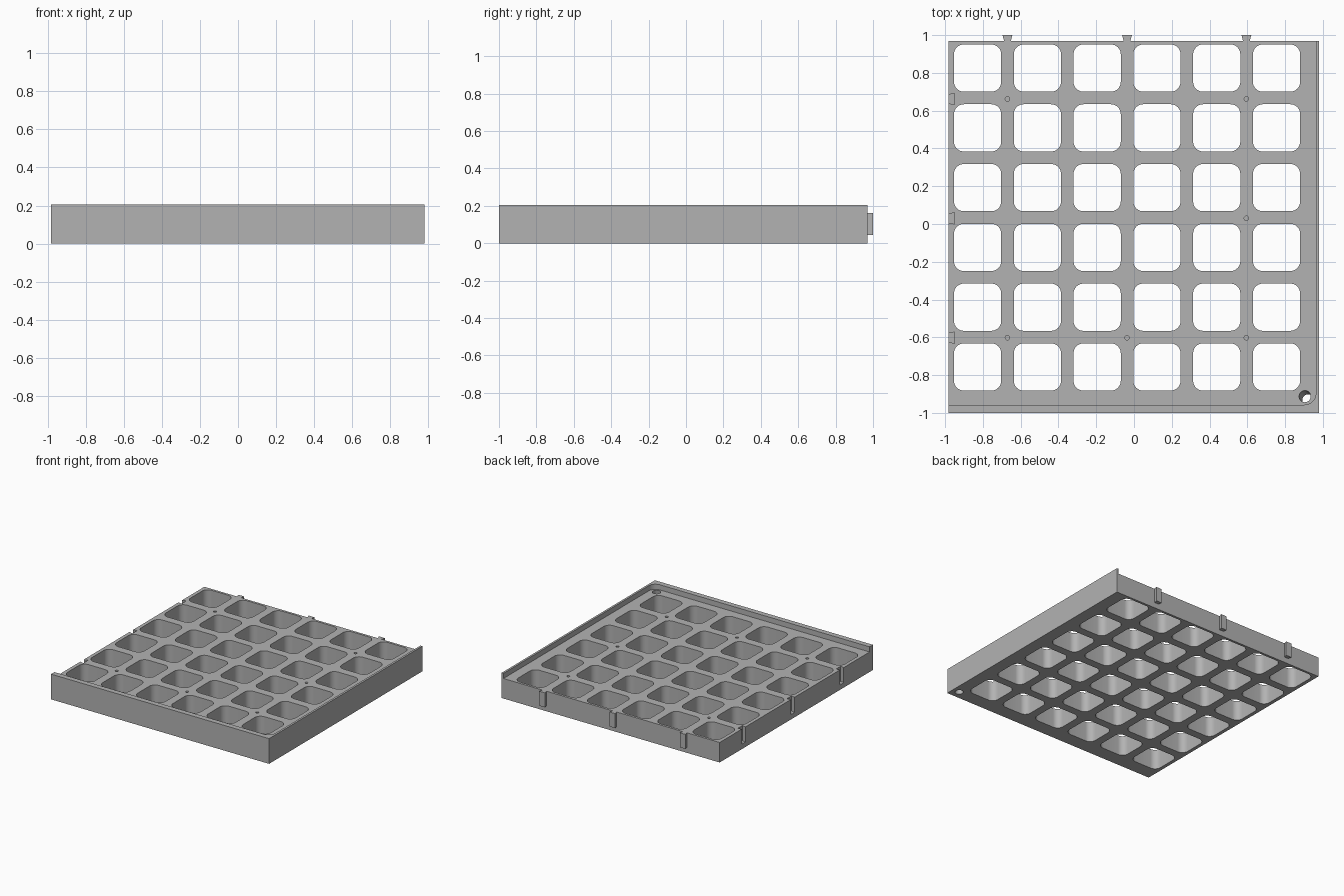
import bpy, bmesh, math
from mathutils import Vector

if "Cube" in bpy.data.objects:
    bpy.data.objects.remove(bpy.data.objects["Cube"])

FLOOR, TOP = 0.163, 0.205
X0, X1, Y0, Y1 = -0.982, 0.98, -1.0, 0.97
PITCH, CELL = 0.3165, 0.25
LINKS_X = [-0.67, -0.037, 0.595]
LINKS_Y = [0.662, 0.03, -0.602]

grey = bpy.data.materials.new("light grey")
grey.diffuse_color = (0.45, 0.45, 0.45, 1)
grey.use_nodes = True
grey.node_tree.nodes["Principled BSDF"].inputs["Base Color"].default_value = grey.diffuse_color


def prism(bm, pts, z0, z1, shift=(0, 0)):
    """Extrude a counter-clockwise outline; shift moves the lower outline."""
    lo = [bm.verts.new((x + shift[0], y + shift[1], z0)) for x, y in pts]
    hi = [bm.verts.new((x, y, z1)) for x, y in pts]
    bm.faces.new(lo[::-1])
    bm.faces.new(hi)
    n = len(pts)
    for i in range(n):
        j = (i + 1) % n
        bm.faces.new((lo[i], lo[j], hi[j], hi[i]))


def rect(x0, y0, x1, y1):
    return [(x0, y0), (x1, y0), (x1, y1), (x0, y1)]


def arc(cx, cy, r, a0, a1, n):
    return [(cx + r * math.cos(math.radians(a0 + (a1 - a0) * i / n)),
             cy + r * math.sin(math.radians(a0 + (a1 - a0) * i / n))) for i in range(n + 1)]


def circle(cx, cy, r, n=24):
    return arc(cx, cy, r, 0, 360, n)[:-1]


def rounded(cx, cy, size, r):
    h = size / 2 - r
    pts = []
    for k, (sx, sy) in enumerate([(1, 1), (-1, 1), (-1, -1), (1, -1)]):
        pts += arc(cx + sx * h, cy + sy * h, r, 90 * k, 90 * k + 90, 8)
    return pts


def make(name, bm, cutter=False):
    me = bpy.data.meshes.new(name)
    bm.to_mesh(me)
    bm.free()
    ob = bpy.data.objects.new(name, me)
    bpy.context.collection.objects.link(ob)
    me.materials.append(grey)
    if cutter:
        ob.hide_render = True
        ob.hide_set(True)
    return ob


# solid block for the tray
bm = bmesh.new()
prism(bm, rect(X0, Y0, X1, Y1), 0, TOP)
tray = make("tray", bm)

# recess leaving a raised rim along the front and right
bm = bmesh.new()
outline = [(-1.2, -0.957)] + arc(0.903, -0.897, 0.06, -90, 0, 8) + [(0.963, 1.2), (-1.2, 1.2)]
prism(bm, outline, FLOOR, 0.4)
recess = make("recess_cutter", bm, True)

# grid cells, marker holes, slanted drain hole and dovetail slots
bm = bmesh.new()
for i in range(6):
    for j in range(6):
        prism(bm, rounded(-0.828 + PITCH * i, -0.757 + PITCH * j, CELL, 0.052), -0.1, 0.3)
for i, j in [(0, 0), (2, 0), (2, 1), (0, 2), (1, 2), (2, 2)]:
    prism(bm, circle(LINKS_X[i], LINKS_Y[j], 0.012, 16), 0.08, 0.3)
prism(bm, circle(0.904, -0.912, 0.031), -0.02, 0.17, (0.02, -0.023))
for y in LINKS_Y:
    prism(bm, [(-0.99, y - 0.021), (-0.95, y - 0.03), (-0.95, y + 0.03), (-0.99, y + 0.021)],
          0.04, 0.3)
holes = make("hole_cutter", bm, True)

for cutter in (recess, holes):
    mod = tray.modifiers.new("cut", 'BOOLEAN')
    mod.operation = 'DIFFERENCE'
    mod.solver = 'EXACT'
    mod.object = cutter
bpy.context.view_layer.objects.active = tray
tray.select_set(True)
for mod in list(tray.modifiers):
    bpy.ops.object.modifier_apply(modifier=mod.name)
bpy.ops.object.shade_smooth_by_angle(angle=math.radians(30))
for cutter in (recess, holes):
    bpy.data.objects.remove(cutter)

# dovetail pins on the back edge
bm = bmesh.new()
for x in LINKS_X:
    prism(bm, [(x - 0.018, Y1), (x + 0.018, Y1), (x + 0.026, 1.0), (x - 0.026, 1.0)],
          0.045, FLOOR)
make("dovetail_pins", bm)
